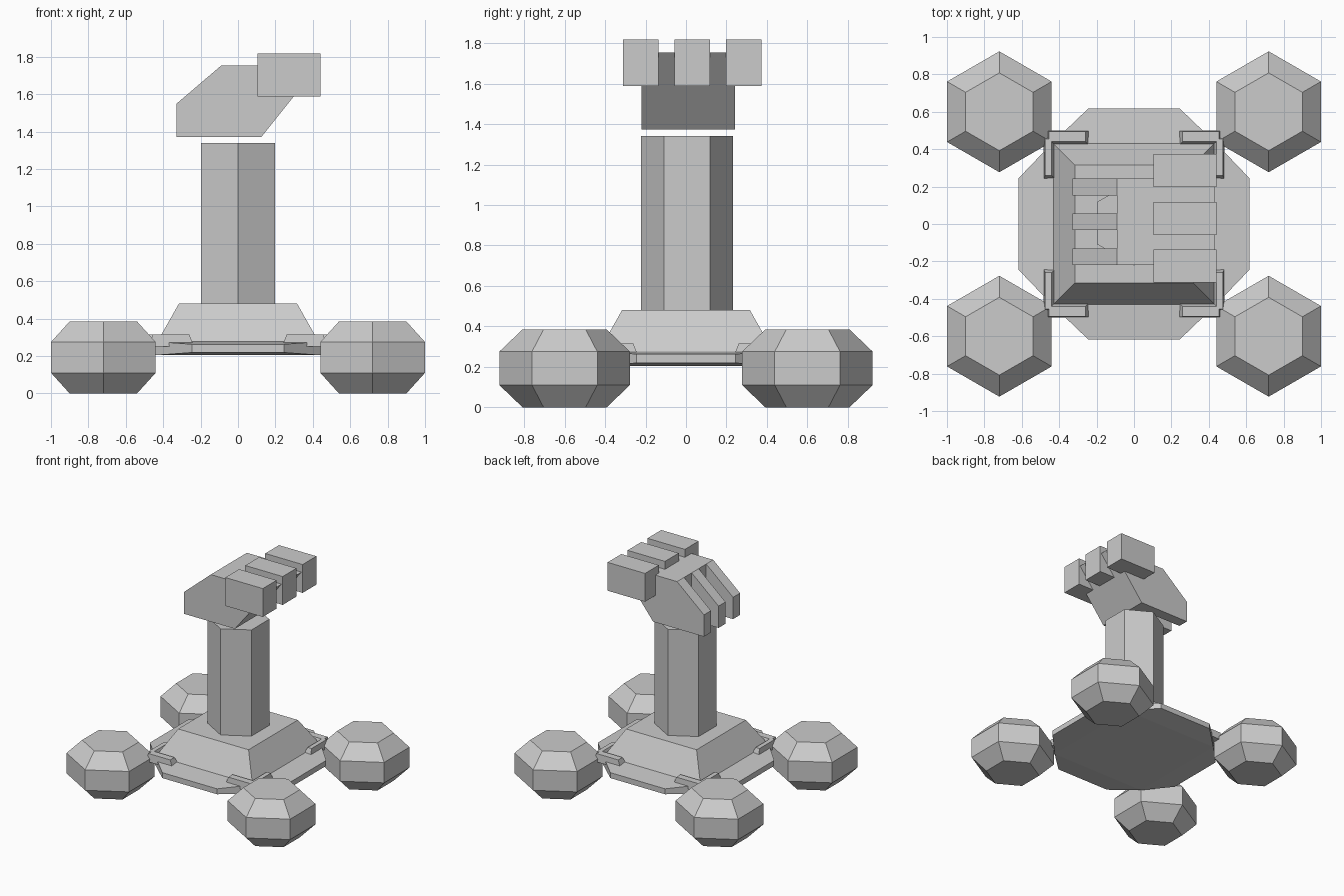
import bpy
import bmesh
from math import cos, sin, pi, radians
from mathutils import Vector

old = bpy.data.objects.get("Cube")
if old:
    bpy.data.objects.remove(old, do_unlink=True)

grey = bpy.data.materials.new("plain_grey")
grey.use_nodes = True
COLOUR = (0.6, 0.6, 0.6, 1)
grey.diffuse_color = COLOUR
grey.node_tree.nodes["Principled BSDF"].inputs["Base Color"].default_value = COLOUR


def finish(name, bm, location=(0, 0, 0)):
    bmesh.ops.recalc_face_normals(bm, faces=bm.faces[:])
    mesh = bpy.data.meshes.new(name)
    bm.to_mesh(mesh)
    bm.free()
    mesh.materials.append(grey)
    obj = bpy.data.objects.new(name, mesh)
    obj.location = location
    bpy.context.collection.objects.link(obj)
    return obj


def loft(name, rings, location=(0, 0, 0)):
    """Skin a stack of matching point rings and cap both ends."""
    bm = bmesh.new()
    loops = [[bm.verts.new(p) for p in ring] for ring in rings]
    bm.faces.new(loops[0])
    bm.faces.new(loops[-1])
    for low, high in zip(loops, loops[1:]):
        for i in range(len(low)):
            j = (i + 1) % len(low)
            bm.faces.new((low[i], low[j], high[j], high[i]))
    return finish(name, bm, location)


def hexagon(radius, z):
    return [(radius * cos(pi / 2 + i * pi / 3), radius * sin(pi / 2 + i * pi / 3), z)
            for i in range(6)]


def rectangle(x0, x1, y0, y1, z):
    return [(x0, y0, z), (x1, y0, z), (x1, y1, z), (x0, y1, z)]


def slice_xz(name, profile, y0, y1):
    """Extrude a side profile across the depth."""
    return loft(name, [[(x, y, z) for x, z in profile] for y in (y0, y1)])


# Base plate: square slab whose four sides are drawn out into tapered flaps
bm = bmesh.new()
bmesh.ops.create_cube(bm, size=1)
for v in bm.verts:
    v.co = Vector((v.co.x * 0.87, v.co.y * 0.87, v.co.z * 0.072 + 0.241))
bm.normal_update()
sides = [f for f in bm.faces if abs(f.normal.z) < 0.5]
for face in bmesh.ops.extrude_discrete_faces(bm, faces=sides)["faces"]:
    out = face.calc_center_median()
    out.z = 0
    out.normalize()
    across = Vector((-out.y, out.x, 0))
    for v in face.verts:
        side = 1 if v.co.dot(across) > 0 else -1
        height = 0.263 if v.co.z > 0.241 else 0.219
        v.co = out * 0.617 + across * side * 0.245 + Vector((0, 0, height))
bmesh.ops.remove_doubles(bm, verts=bm.verts[:], dist=0.0001)
# Close the triangular openings at the slab corners
bmesh.ops.holes_fill(bm, edges=[e for e in bm.edges if e.is_boundary], sides=8)
finish("base_plate", bm)

# Sloped plinth and hexagonal column
loft("plinth", [rectangle(-h, h, -h, h, z) for h, z in ((0.435, 0.27), (0.315, 0.482))])
loft("column", [hexagon(0.227, 0.45), hexagon(0.227, 1.34)], (0, 0.005, 0))

# Faceted feet and the L-shaped brackets beside them
for sx, side in ((1, "left"), (-1, "right")):
    for sy, end in ((1, "back"), (-1, "front")):
        label = end + "_" + side
        loft("foot_" + label,
             [hexagon(r, z) for r, z in ((0.208, 0), (0.323, 0.11),
                                         (0.323, 0.275), (0.208, 0.385))],
             (sx * 0.72, sy * 0.6, 0))
        for swap in (False, True):
            low = rectangle(0.235, 0.475, 0.415, 0.485 if swap else 0.5, 0.25)
            high = rectangle(0.26, 0.455, 0.44, 0.475 if swap else 0.495, 0.315)
            rings = [[(sx * (b if swap else a), sy * (a if swap else b), z)
                      for a, b, z in ring] for ring in (low, high)]
            loft("bracket_" + label + ("_side" if swap else "_end"), rings)

# Head: solid wedge body, with three fins at the -x end
slice_xz("head_body", [(-0.09, 1.372), (0.125, 1.372), (0.43, 1.753), (-0.09, 1.753)],
         -0.219, 0.242)
for i in range(3):
    y = -0.219 + i * 0.186
    slice_xz("head_fin_%d" % (i + 1),
             [(-0.33, 1.372), (-0.09, 1.372), (-0.09, 1.753), (-0.33, 1.548)],
             y, y + 0.089)

# Three blocks across the top of the head
for i in range(3):
    y = -0.224 + i * 0.2545
    loft("head_block_%d" % (i + 1),
         [rectangle(0.105, 0.44, y - 0.088, y + 0.088, z) for z in (1.588, 1.817)])
